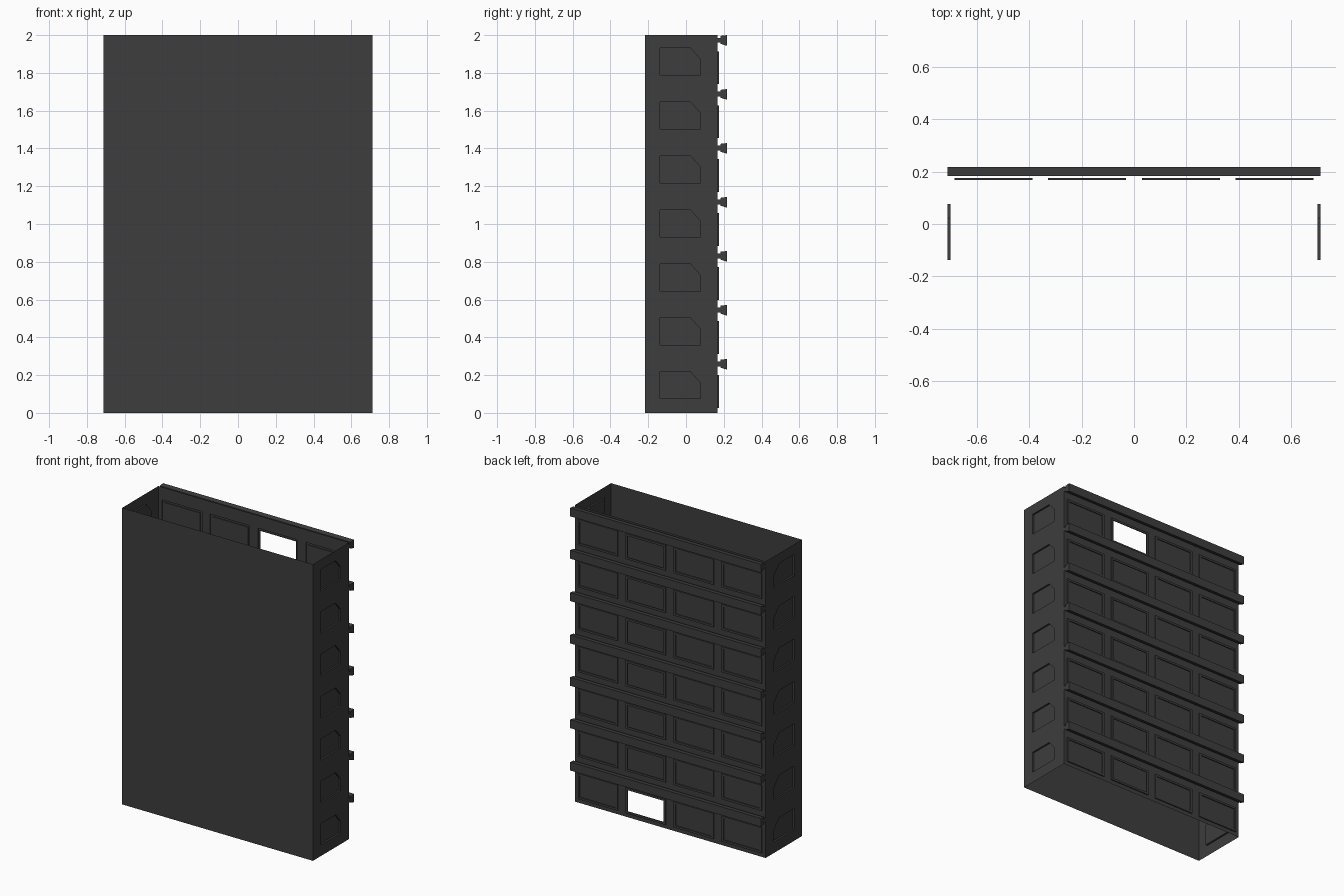
import bpy
import bmesh

cube = bpy.data.objects.get("Cube")
if cube:
    bpy.data.objects.remove(cube, do_unlink=True)

FLOORS = 7
STEP = 2 / FLOORS
HALF_X = 0.712
FRONT_Y, BACK_Y = -0.218, 0.168

grey = bpy.data.materials.new("dark_grey")
COLOUR = (0.047, 0.047, 0.047, 1)
grey.diffuse_color = COLOUR
grey.use_nodes = True
shader = next(n for n in grey.node_tree.nodes if n.type == "BSDF_PRINCIPLED")
shader.inputs["Base Color"].default_value = COLOUR
shader.inputs["Roughness"].default_value = 0.8


def finish(name, bm, repeat=False):
    """Turn a bmesh into an object, optionally repeated on every floor."""
    mesh = bpy.data.meshes.new(name)
    bm.to_mesh(mesh)
    bm.free()
    mesh.materials.append(grey)
    obj = bpy.data.objects.new(name, mesh)
    bpy.context.collection.objects.link(obj)
    if repeat:
        arr = obj.modifiers.new("floors", "ARRAY")
        arr.count = FLOORS
        arr.use_relative_offset = False
        arr.use_constant_offset = True
        arr.constant_offset_displace = (0, 0, STEP)
    return obj


def face(bm, points):
    return bm.faces.new([bm.verts.new(p) for p in points])


def push(bm, faces, dy):
    """Extrude each face on its own along y."""
    new = bmesh.ops.extrude_discrete_faces(bm, faces=faces)["faces"]
    verts = list({v for f in new for v in f.verts})
    bmesh.ops.translate(bm, verts=verts, vec=(0, dy, 0))
    return new


# Plain front wall, a single sheet
bm = bmesh.new()
face(bm, [(-HALF_X, FRONT_Y, 0), (HALF_X, FRONT_Y, 0),
          (HALF_X, FRONT_Y, 2), (-HALF_X, FRONT_Y, 2)])
finish("front_wall", bm)

# Back wall: a grid whose window cells become raised frames with set-back panes
half_xs = [0.03, 0.328, 0.388, 0.685, HALF_X]
xs = [-x for x in reversed(half_xs)] + half_xs
zs = [0]
for k in range(FLOORS):
    zs += [k * STEP + 0.027, k * STEP + 0.2]
zs.append(2)

bm = bmesh.new()
grid = [[bm.verts.new((x, BACK_Y, z)) for x in xs] for z in zs]
windows = []
for j in range(len(zs) - 1):
    for i in range(len(xs) - 1):
        f = bm.faces.new((grid[j][i + 1], grid[j][i],
                          grid[j + 1][i], grid[j + 1][i + 1]))
        if j % 2 and i % 2:
            windows.append(f)
frames = push(bm, windows, 0.007)
bmesh.ops.inset_individual(bm, faces=frames, thickness=0.02)
panes = push(bm, frames, -0.006)
# One column of windows is open
open_panes = [f for f in panes if 0 < f.calc_center_median().x < 0.35]
bmesh.ops.delete(bm, geom=open_panes, context="FACES")
finish("back_wall", bm)

# Side walls: one storey with a clipped-corner recess, repeated and mirrored
bm = bmesh.new()
corners = [(FRONT_Y, 0), (BACK_Y, 0), (BACK_Y, STEP), (FRONT_Y, STEP)]
outline = [(-0.138, 0.075), (0.077, 0.075), (0.077, 0.157),
           (0.023, 0.218), (-0.138, 0.218)]
a, b, c, d = [bm.verts.new((HALF_X, y, z)) for y, z in corners]
rim = [bm.verts.new((HALF_X, y, z)) for y, z in outline]
inner = [bm.verts.new((HALF_X - 0.012, y, z)) for y, z in outline]
p, q, r, s, t = rim
for loop in [(a, b, q, p), (b, c, r, q), (c, s, r), (c, d, t, s), (d, a, p, t)]:
    bm.faces.new(loop)
for i in range(len(rim)):
    n = (i + 1) % len(rim)
    bm.faces.new((rim[i], rim[n], inner[n], inner[i]))
bm.faces.new(inner)
side = finish("side_walls", bm, repeat=True)
side.modifiers.new("both_sides", "MIRROR")

# Ledges along the back, one above each row of windows
bm = bmesh.new()
profile = [(0.183, STEP - 0.004), (0.183, STEP - 0.046),
           (0.218, STEP - 0.057), (0.218, STEP)]
end = face(bm, [(-HALF_X, y, z) for y, z in profile])
geom = bmesh.ops.extrude_face_region(bm, geom=[end], use_keep_orig=True)["geom"]
bmesh.ops.translate(bm, vec=(2 * HALF_X, 0, 0),
                    verts=[v for v in geom if isinstance(v, bmesh.types.BMVert)])
bmesh.ops.recalc_face_normals(bm, faces=bm.faces)
finish("ledges", bm, repeat=True)

# Thin upright brackets joining the ledges to the wall
bm = bmesh.new()
for x in (-HALF_X, -0.358, 0, 0.358, HALF_X):
    face(bm, [(x, BACK_Y, STEP - 0.04), (x, 0.183, STEP - 0.04),
              (x, 0.183, STEP - 0.014), (x, BACK_Y, STEP - 0.014)])
finish("ledge_brackets", bm, repeat=True)
